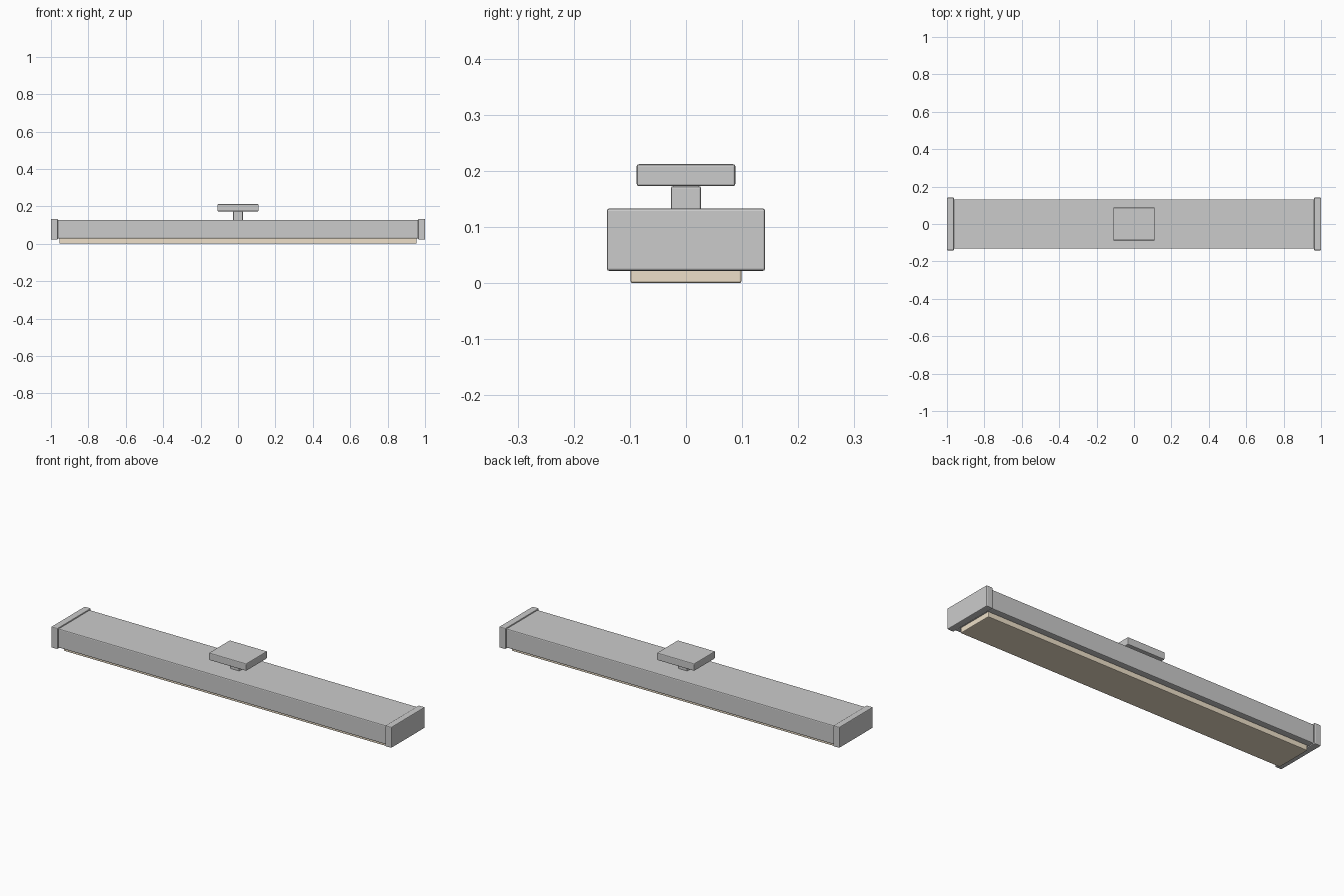
import bpy

if "Cube" in bpy.data.objects:
    bpy.data.objects.remove(bpy.data.objects["Cube"])


def box(name, lo, hi, bevel=0.004):
    """Chamfered box spanning the corners lo and hi."""
    centre = [(a + b) / 2 for a, b in zip(lo, hi)]
    bpy.ops.mesh.primitive_cube_add(size=1, location=centre)
    ob = bpy.context.object
    ob.name = name
    ob.scale = [b - a for a, b in zip(lo, hi)]
    bpy.ops.object.transform_apply(location=False, rotation=False, scale=True)
    mod = ob.modifiers.new("edge_bevel", 'BEVEL')
    mod.width = bevel
    mod.segments = 2
    return ob


# long housing
box("housing", (-0.965, -0.132, 0.027), (0.965, 0.132, 0.128), 0.005)

# end caps, slightly larger than the housing
for side, x0, x1 in (("left", -1.0, -0.963), ("right", 0.963, 1.0)):
    box("end_cap_" + side, (x0, -0.141, 0.022), (x1, 0.141, 0.133))

# light diffuser under the housing
diffuser = box("diffuser", (-0.955, -0.099, 0.0), (0.955, 0.099, 0.034))
mat = bpy.data.materials.new("warm_diffuser")
mat.diffuse_color = (0.85, 0.74, 0.58, 1)
mat.use_nodes = True
mat.node_tree.nodes["Principled BSDF"].inputs["Base Color"].default_value = mat.diffuse_color
diffuser.data.materials.append(mat)

# mounting stem and plate
box("mount_stem", (-0.026, -0.027, 0.118), (0.026, 0.027, 0.173))
box("mount_plate", (-0.11, -0.088, 0.173), (0.11, 0.088, 0.212))
